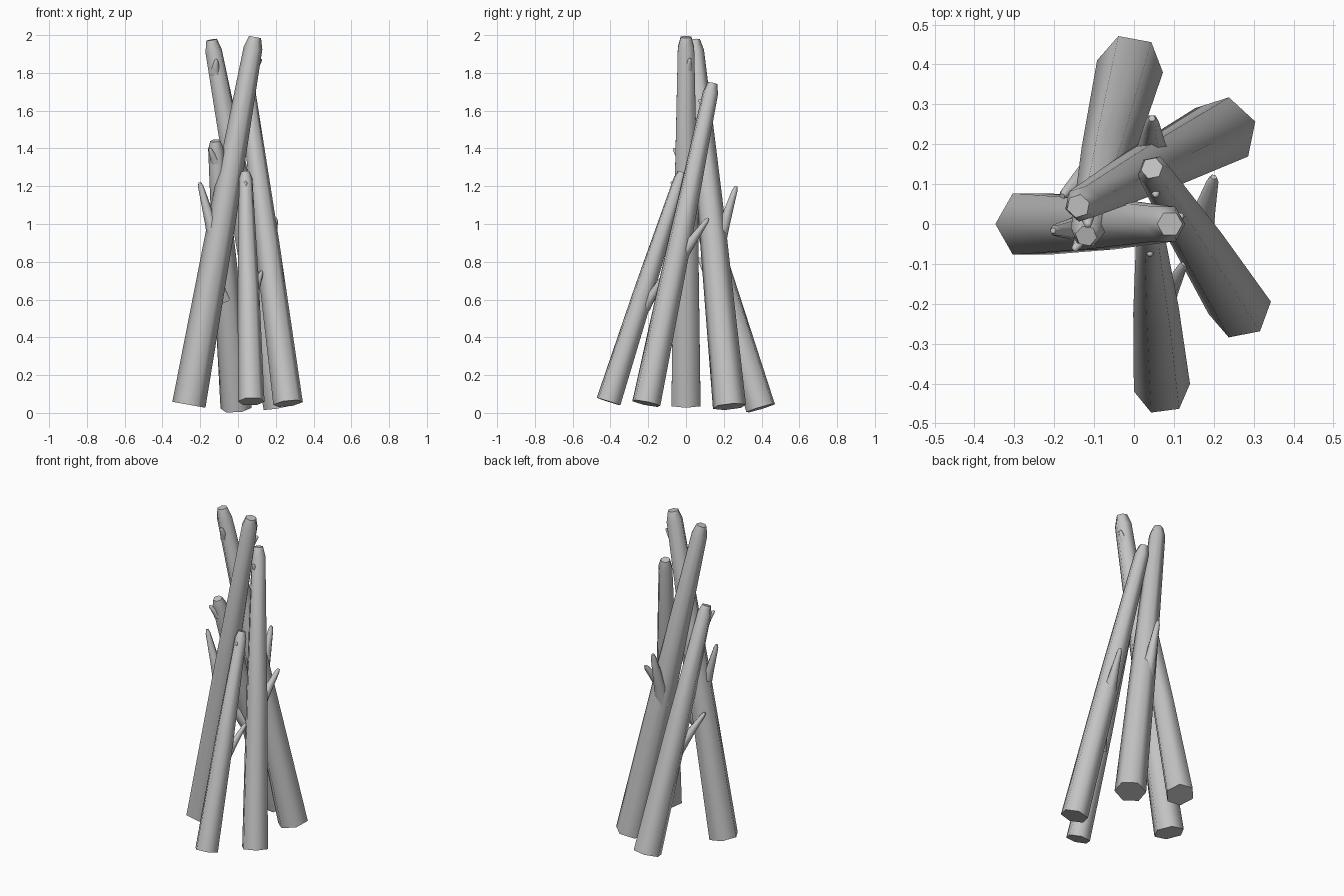
import bpy, bmesh, math
from mathutils import Vector

cube = bpy.data.objects.get("Cube")
if cube:
    bpy.data.objects.remove(cube, do_unlink=True)

# One plain grey for all the wood
wood = bpy.data.materials.new("grey_wood")
wood.use_nodes = True
wood.diffuse_color = (0.55, 0.55, 0.55, 1)
bsdf = wood.node_tree.nodes["Principled BSDF"]
bsdf.inputs["Base Color"].default_value = wood.diffuse_color
bsdf.inputs["Roughness"].default_value = 0.8


def tapered_pole(name, start, end, profile, phase=0, sides=6):
    """Closed pole from start to end; profile lists (fraction along, radius)."""
    start, end = Vector(start), Vector(end)
    axis = (end - start).normalized()
    turn = math.radians(phase)
    u = Vector((math.cos(turn), math.sin(turn), 0))
    u = (u - axis * u.dot(axis)).normalized()
    v = axis.cross(u)
    bm = bmesh.new()
    rings = []
    for along, radius in profile:
        centre = start.lerp(end, along)
        ring = []
        for i in range(sides):
            a = math.tau * i / sides
            ring.append(bm.verts.new(centre + radius * (u * math.cos(a) + v * math.sin(a))))
        rings.append(ring)
    for low, high in zip(rings, rings[1:]):
        for i in range(sides):
            j = (i + 1) % sides
            bm.faces.new((low[i], low[j], high[j], high[i]))
    bm.faces.new(rings[0][::-1])
    bm.faces.new(rings[-1])
    mesh = bpy.data.meshes.new(name)
    bm.to_mesh(mesh)
    bm.free()
    mesh.materials.append(wood)
    obj = bpy.data.objects.new(name, mesh)
    bpy.context.collection.objects.link(obj)
    bpy.ops.object.select_all(action="DESELECT")
    obj.select_set(True)
    bpy.context.view_layer.objects.active = obj
    bpy.ops.object.shade_smooth_by_angle(angle=math.radians(62))
    return obj


def log(name, base, top, r_base, r_top, phase):
    # Straight taper with a narrowed, worn tip
    profile = [(0, r_base), (0.5, (r_base + r_top) / 2 + 0.004),
               (0.97, r_top), (1, r_top * 0.65)]
    tapered_pole(name, base, top, profile, phase)


def twig(name, root, tip, radius):
    # Side shoot that flares where it leaves its log
    profile = [(0, radius * 1.5), (0.4, radius), (0.93, radius * 0.5), (1, radius * 0.25)]
    tapered_pole(name, root, tip, profile)


# Five leaning logs
log("right_log", (-0.26, 0, 0.043), (0.09, 0, 1.99), 0.089, 0.05, 0)
log("front_left_log", (0.265, -0.21, 0.05), (0.045, 0.14, 1.745), 0.08, 0.043, 10)
log("front_log", (0.07, -0.41, 0.06), (0.04, -0.02, 1.275), 0.071, 0.036, 8)
log("back_left_log", (0.22, 0.23, 0.033), (-0.14, 0.045, 1.975), 0.09, 0.046, 18)
log("back_log", (-0.01, 0.395, 0.025), (-0.12, -0.03, 1.44), 0.084, 0.042, -10)

# One long twig on each log
twig("right_twig", (-0.11, -0.01, 0.88), (-0.203, -0.016, 1.22), 0.03)
twig("front_left_twig", (0.155, -0.04, 0.81), (0.2, 0.118, 1.03), 0.03)
twig("front_twig", (0.06, -0.22, 0.56), (0.125, -0.1, 0.75), 0.025)
twig("back_left_twig", (0.045, 0.16, 0.86), (0.045, 0.265, 1.2), 0.034)
twig("back_twig", (-0.07, 0.18, 0.6), (-0.18, 0.07, 0.82), 0.028)

# Small broken knots near the tops
twig("right_knot", (0.07, 0.01, 1.8), (0.122, 0.02, 1.875), 0.02)
twig("front_left_knot", (0.05, 0.11, 1.59), (0.055, 0.07, 1.66), 0.018)
twig("front_knot", (0.04, -0.045, 1.17), (0.04, -0.078, 1.225), 0.016)
twig("back_left_knot", (-0.12, 0.04, 1.8), (-0.115, -0.005, 1.87), 0.02)
twig("back_knot", (-0.12, -0.02, 1.33), (-0.15, -0.065, 1.4), 0.018)
